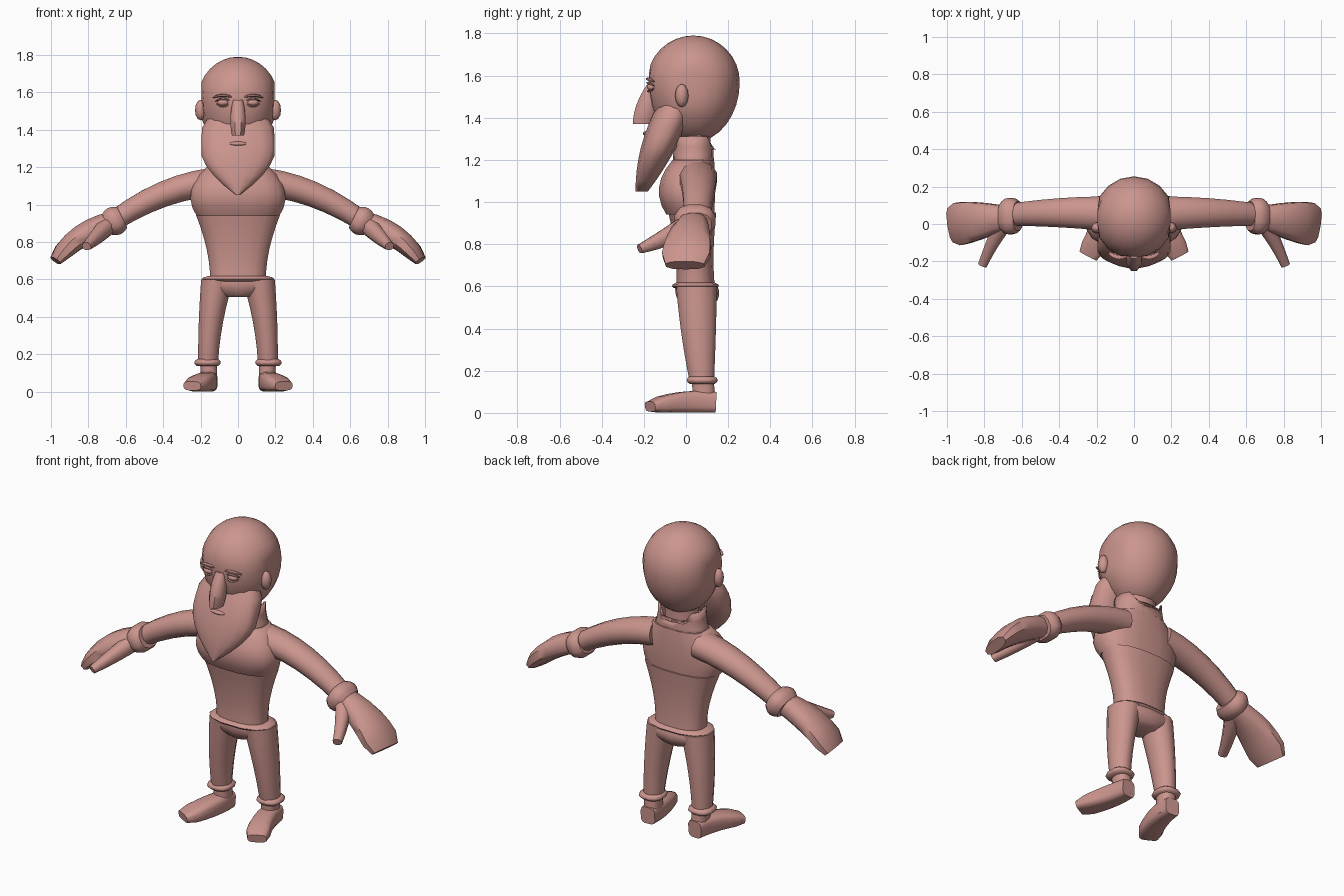
import bpy, bmesh
from math import sin, cos, pi, radians, copysign
from mathutils import Vector, Matrix

default_cube = bpy.data.objects.get("Cube")
if default_cube:
    bpy.data.objects.remove(default_cube)

clay = bpy.data.materials.new("dusty_pink_clay")
clay.use_nodes = True
clay.diffuse_color = (0.6, 0.3, 0.27, 1)
clay.node_tree.nodes["Principled BSDF"].inputs["Base Color"].default_value = clay.diffuse_color


def finish(name, bm):
    """Turn a bmesh into a smooth shaded object with sharp hard edges."""
    bmesh.ops.recalc_face_normals(bm, faces=bm.faces)
    mesh = bpy.data.meshes.new(name)
    bm.to_mesh(mesh)
    bm.free()
    mesh.materials.append(clay)
    for face in mesh.polygons:
        face.use_smooth = True
    mesh.set_sharp_from_angle(angle=radians(50))
    obj = bpy.data.objects.new(name, mesh)
    bpy.context.collection.objects.link(obj)
    return obj


def blend(start, middle, end, t):
    """Smooth quadratic that passes through the three given values."""
    start, middle, end = Vector(start), Vector(middle), Vector(end)
    return (start * (1 - t) * (1 - 2 * t)
            + middle * 4 * t * (1 - t)
            + end * t * (2 * t - 1))


def limb(name, points, sizes, sides=12, square=1.0, steps=6,
         along=False, side=1, tip=1.0, caps=True):
    """Skin elliptical rings through three points; along turns rings with the path."""
    bm = bmesh.new()
    centres = [blend(*points, i / steps) for i in range(steps + 1)]
    rings = []
    for i, centre in enumerate(centres):
        half = blend(*sizes, i / steps) * (tip if i == steps else 1)
        across, depth = Vector((1, 0, 0)), Vector((0, 1, 0))
        if along:
            tangent = (centres[min(i + 1, steps)] - centres[max(i - 1, 0)]).normalized()
            across = tangent.cross(Vector((0, 0, 1))).normalized()
            depth = across.cross(tangent)
        ring = []
        for k in range(sides):
            angle = 2 * pi * (k + 0.5) / sides
            c, s = cos(angle), sin(angle)
            corner = (centre
                      + across * half.x * copysign(abs(c) ** square, c)
                      + depth * half.y * copysign(abs(s) ** square, s))
            corner.x *= side
            ring.append(bm.verts.new(corner))
        rings.append(ring)
    for low, high in zip(rings, rings[1:]):
        for k in range(sides):
            j = (k + 1) % sides
            bm.faces.new((low[k], low[j], high[j], high[k]))
    if caps:
        bm.faces.new(rings[0])
        bm.faces.new(rings[-1])
    return finish(name, bm)


def band(name, centre, half_axis, size, along=False, side=1):
    """Rounded cuff or hem around a limb."""
    centre, half_axis, size = Vector(centre), Vector(half_axis), Vector(size)
    return limb(name, (centre - half_axis, centre, centre + half_axis),
                (size * 0.8, size, size * 0.8), square=0.8, steps=4,
                along=along, side=side)


def ball(name, centre, size, segments=10):
    bm = bmesh.new()
    bmesh.ops.create_uvsphere(
        bm, u_segments=segments, v_segments=segments - 2, radius=1,
        matrix=Matrix.Translation(centre) @ Matrix.Diagonal((*size, 1)))
    return finish(name, bm)


def limit_width(obj, width):
    """Flatten the sides at a maximum half width."""
    for vertex in obj.data.vertices:
        vertex.co.x = max(-width, min(width, vertex.co.x))


# Head: a ball with flat temples, a flattened face and a longer jaw
head_width, face_front, brow_height = 0.195, -0.175, 1.57
head = ball("head", (0, 0.035, brow_height), (0.215, 0.22, 0.22), segments=18)
limit_width(head, head_width)
for vertex in head.data.vertices:
    vertex.co.y = max(face_front, vertex.co.y)
    if vertex.co.z < brow_height:
        vertex.co.z += (vertex.co.z - brow_height) * 0.3

# Nose
limb("nose", [(0, -0.165, 1.56), (0, -0.185, 1.46), (0, -0.205, 1.37)],
     [(0.028, 0.02), (0.044, 0.055), (0.035, 0.05)], sides=8)

# Beard tapering to a point, and the lower lip
beard = limb("beard", [(0, -0.05, 1.46), (0, -0.13, 1.26), (0, -0.21, 1.05)],
             [(0.165, 0.085), (0.2, 0.085), (0.01, 0.03)], sides=16, square=0.85, steps=8)
limit_width(beard, head_width)
ball("lower_lip", (0, -0.185, 1.325), (0.055, 0.02, 0.012))

# Torso: narrow waist under an overhanging chest
limb("waist", [(0, 0.045, 0.6), (0, 0.04, 0.76), (0, 0.03, 0.95)],
     [(0.152, 0.093), (0.17, 0.092), (0.23, 0.115)], sides=16, square=0.8)
limb("chest", [(0, 0.02, 0.94), (0, 0.005, 1.07), (0, 0.035, 1.2)],
     [(0.225, 0.115), (0.255, 0.135), (0.17, 0.1)], sides=16, square=0.8)
limb("neck", [(0, 0.04, 1.15), (0, 0.04, 1.25), (0, 0.04, 1.35)],
     [(0.11, 0.08), (0.1, 0.08), (0.1, 0.08)])

# Open collar, notched at the back
collar = limb("collar", [(0, 0.035, 1.17), (0, 0.035, 1.24), (0, 0.035, 1.31)],
              [(0.17, 0.1), (0.145, 0.095), (0.14, 0.095)],
              sides=14, square=0.8, steps=3, caps=False)
collar_top = max(vertex.co.z for vertex in collar.data.vertices)
for vertex in collar.data.vertices:
    if vertex.co.z > collar_top - 0.01 and abs(vertex.co.x) < 0.08:
        vertex.co.z -= 0.06
shell = collar.modifiers.new("thickness", "SOLIDIFY")
shell.thickness = 0.012

# Shirt hem and hips
band("shirt_hem", (0, 0.045, 0.603), (0, 0, 0.016), (0.198, 0.115))
limb("hips", [(0, 0.055, 0.505), (0, 0.055, 0.55), (0, 0.05, 0.6)],
     [(0.07, 0.07), (0.17, 0.1), (0.185, 0.1)], sides=14, square=0.8)

for side, word in ((1, "left_"), (-1, "right_")):
    # Ear and eye
    ball(word + "ear", (side * 0.2, -0.02, 1.505), (0.03, 0.032, 0.055), segments=8)
    ball(word + "eyeball", (side * 0.08, -0.163, 1.545), (0.032, 0.022, 0.018))

    # Lids and brow: thin arcs across the eye
    for part, height, rise, half_length, thickness in (
            ("upper_lid", 1.553, 0.013, 0.04, 0.006),
            ("lower_lid", 1.537, -0.012, 0.035, 0.005),
            ("brow", 1.572, 0.012, 0.052, 0.008)):
        slim, full = Vector((thickness, thickness / 2)), Vector((thickness * 1.6, thickness))
        limb(word + part,
             [(0.08 - half_length, -0.16, height),
              (0.08, -0.178, height + rise),
              (0.08 + half_length, -0.155, height)],
             [slim, full, slim], sides=6, along=True, side=side)

    # Sleeve
    limb(word + "sleeve", [(0.14, 0.055, 1.12), (0.4, 0.06, 1.055), (0.66, 0.05, 0.915)],
         [(0.095, 0.078), (0.08, 0.07), (0.06, 0.055)], along=True, side=side)

    # Glove cuff, mitten and thumb
    band(word + "glove_cuff", (0.66, 0.042, 0.912), (0.04, 0, -0.02), (0.1, 0.08),
         along=True, side=side)
    limb(word + "mitten", [(0.66, 0.04, 0.91), (0.84, 0.015, 0.83), (0.975, -0.005, 0.7)],
         [(0.055, 0.055), (0.105, 0.06), (0.12, 0.038)],
         sides=10, square=0.8, along=True, side=side, tip=0.8)
    limb(word + "thumb", [(0.7, 0, 0.885), (0.76, -0.11, 0.825), (0.81, -0.22, 0.777)],
         [(0.05, 0.05), (0.036, 0.04), (0.026, 0.022)],
         sides=8, square=0.85, along=True, side=side)

    # Trouser leg and its cuff
    limb(word + "trouser_leg", [(0.11, 0.05, 0.6), (0.145, 0.06, 0.37), (0.16, 0.075, 0.15)],
         [(0.09, 0.1), (0.067, 0.084), (0.055, 0.06)], side=side)
    band(word + "trouser_cuff", (0.163, 0.077, 0.155), (0, 0, 0.018), (0.073, 0.076), side=side)

    # Ankle and a shoe pointing outwards
    limb(word + "ankle", [(0.155, 0.085, 0.02), (0.155, 0.085, 0.08), (0.158, 0.08, 0.15)],
         [(0.045, 0.055), (0.045, 0.055), (0.046, 0.053)], square=0.8, steps=2, side=side)
    limb(word + "shoe", [(0.155, 0.14, 0.05), (0.18, -0.02, 0.05), (0.245, -0.17, 0.03)],
         [(0.045, 0.05), (0.06, 0.05), (0.066, 0.03)],
         square=0.55, along=True, side=side, tip=0.8)
